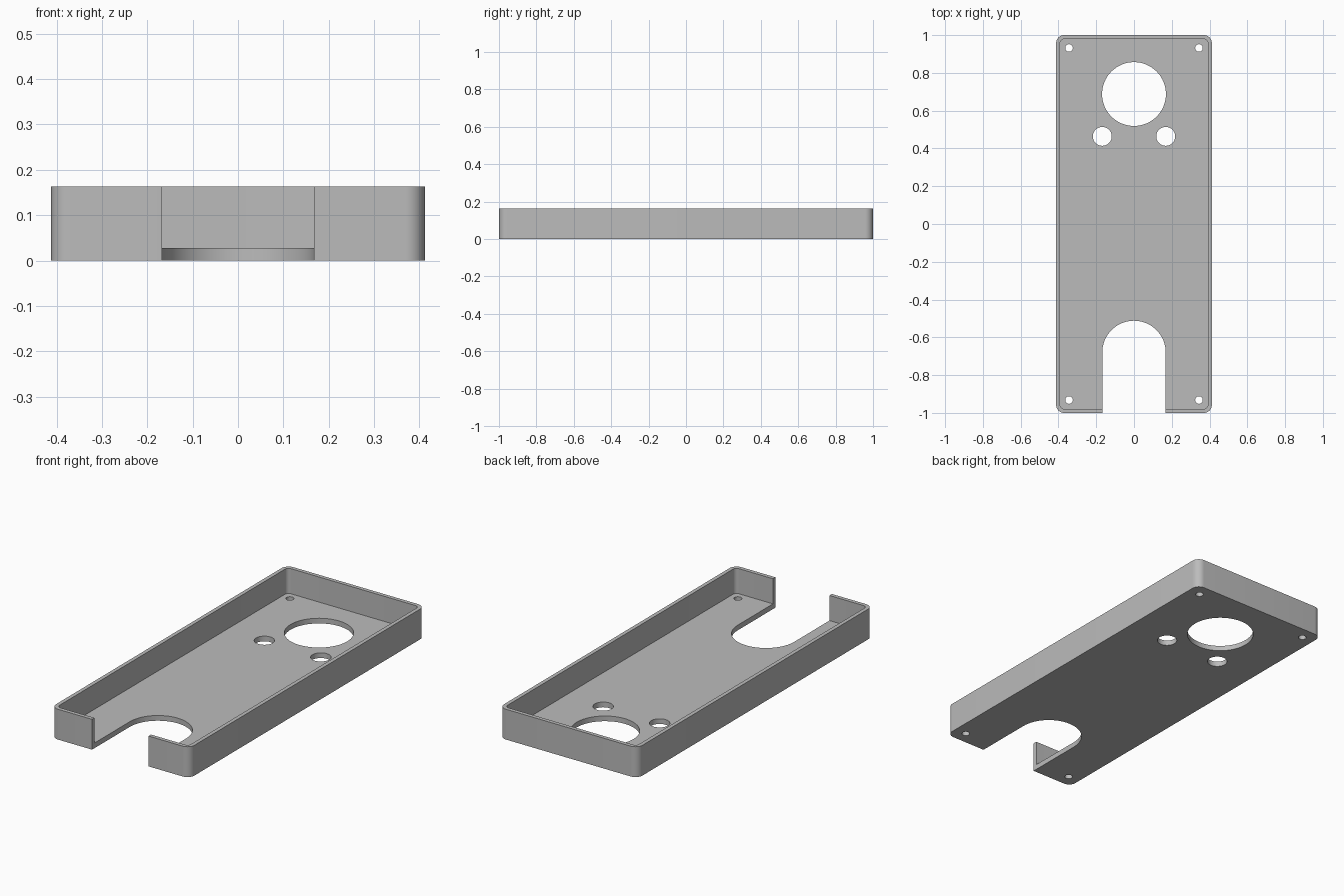
import bpy, bmesh, math

if "Cube" in bpy.data.objects:
    bpy.data.objects.remove(bpy.data.objects["Cube"])

W, L, H = 0.412, 1.0, 0.163      # half width, half length, height
WALL, FLOOR = 0.021, 0.028
SLOT = 0.168

grey = bpy.data.materials.new("light grey")
grey.diffuse_color = (0.5, 0.5, 0.5, 1)
grey.use_nodes = True
grey.node_tree.nodes["Principled BSDF"].inputs["Base Color"].default_value = grey.diffuse_color


def prism(name, outline, z0, z1):
    """Solid made by extruding an xy outline from z0 to z1."""
    bm = bmesh.new()
    base = bm.faces.new([bm.verts.new((x, y, z0)) for x, y in outline])
    ext = bmesh.ops.extrude_face_region(bm, geom=[base])
    verts = [v for v in ext["geom"] if isinstance(v, bmesh.types.BMVert)]
    bmesh.ops.translate(bm, vec=(0, 0, z1 - z0), verts=verts)
    bmesh.ops.recalc_face_normals(bm, faces=bm.faces)
    mesh = bpy.data.meshes.new(name)
    bm.to_mesh(mesh)
    bm.free()
    mesh.materials.append(grey)
    obj = bpy.data.objects.new(name, mesh)
    bpy.context.collection.objects.link(obj)
    return obj


def arc(cx, cy, r, a0, a1, n):
    return [(cx + r * math.cos(math.radians(a0 + (a1 - a0) * i / n)),
             cy + r * math.sin(math.radians(a0 + (a1 - a0) * i / n)))
            for i in range(n + 1)]


def rounded(w, l, r):
    pts = []
    for k, (sx, sy) in enumerate([(1, 1), (-1, 1), (-1, -1), (1, -1)]):
        pts += arc(sx * (w - r), sy * (l - r), r, 90 * k, 90 * k + 90, 10)
    return pts


def circle(x, y, r, n):
    return arc(x, y, r, 0, 360, n)[:-1]


# Tray body
tray = prism("tray", rounded(W, L, 0.042), 0, H)

# Inside pocket, round holes and the open-ended cable slot
cutters = [prism("pocket_cutter", rounded(W - WALL, L - WALL, 0.021), FLOOR, H + 0.1)]
holes = [(0, 0.688, 0.169, 64)]
for s in (-1, 1):
    holes.append((s * 0.168, 0.464, 0.05, 40))
    holes += [(s * 0.344, t * 0.932, 0.02, 24) for t in (-1, 1)]
for x, y, r, n in holes:
    cutters.append(prism("hole_cutter", circle(x, y, r, n), -0.1, H + 0.1))
slot = arc(0, -0.68, SLOT, 0, 180, 32) + [(-SLOT, -1.2), (SLOT, -1.2)]
cutters.append(prism("slot_cutter", slot, -0.1, H + 0.1))

bpy.context.view_layer.objects.active = tray
for c in cutters:
    mod = tray.modifiers.new("cut", "BOOLEAN")
    mod.operation, mod.solver, mod.object = "DIFFERENCE", "EXACT", c
    bpy.ops.object.modifier_apply(modifier=mod.name)
for c in cutters:
    bpy.data.objects.remove(c, do_unlink=True)

# Smooth the rounded corners and bores, keep the rims crisp
bpy.ops.object.select_all(action="DESELECT")
tray.select_set(True)
bpy.ops.object.shade_smooth_by_angle(angle=math.radians(30))
